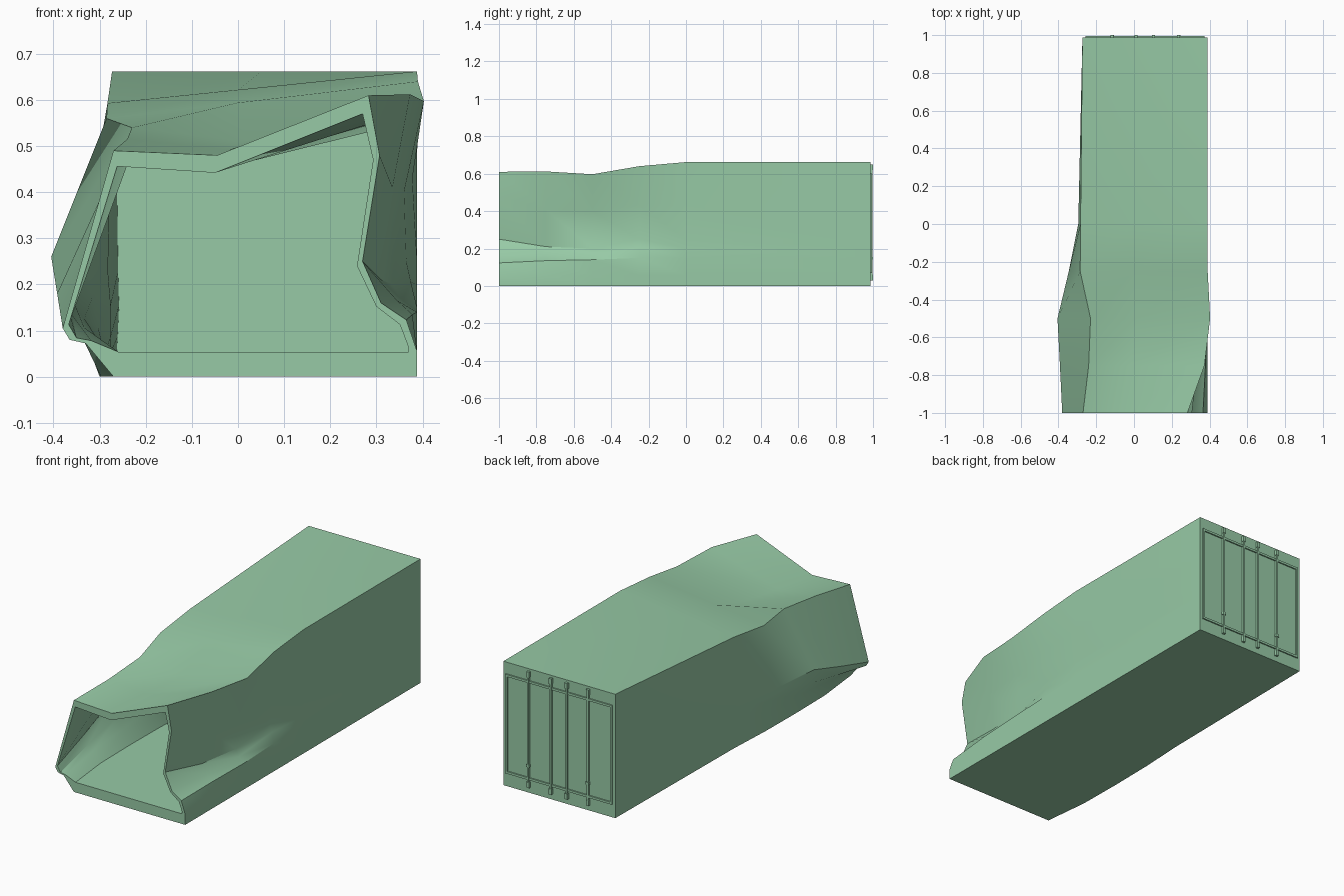
import bpy, bmesh, math
from mathutils import Vector

old = bpy.data.objects.get("Cube")
if old:
    bpy.data.objects.remove(old, do_unlink=True)

# Single painted-metal colour
paint = bpy.data.materials.new("pale_green_paint")
COLOR = (0.31, 0.59, 0.38, 1.0)
paint.diffuse_color = COLOR
paint.use_nodes = True
paint.node_tree.nodes["Principled BSDF"].inputs["Base Color"].default_value = COLOR


def finish(bm, name):
    bmesh.ops.recalc_face_normals(bm, faces=bm.faces)
    mesh = bpy.data.meshes.new(name)
    bm.to_mesh(mesh)
    bm.free()
    mesh.materials.append(paint)
    obj = bpy.data.objects.new(name, mesh)
    bpy.context.collection.objects.link(obj)
    return obj


def box(name, x0, x1, y0, y1, z0, z1):
    bm = bmesh.new()
    bmesh.ops.create_cube(bm, size=1)
    for v in bm.verts:
        v.co = Vector((x0 if v.co.x < 0 else x1,
                       y0 if v.co.y < 0 else y1,
                       z0 if v.co.z < 0 else z1))
    return finish(bm, name)


# Left side and roof of each cross-section (x, z): sill, lip, lip, fold, roof left, roof middle
# Right side: roof right, upper wall, dent, ledge, ledge edge
STATIONS = [-1.0, -0.75, -0.5, -0.25, 0.0, 0.987]
LEFT = [
    [(-.27, 0), (-.33, .072), (-.365, .08), (-.38, .105), (-.27, .49), (-.045, .48)],
    [(-.297, 0), (-.345, .10), (-.375, .13), (-.392, .18), (-.24, .515), (-.02, .492)],
    [(-.30, 0), (-.345, .12), (-.38, .18), (-.405, .26), (-.23, .54), (.015, .51)],
    [(-.297, 0), (-.315, .10), (-.33, .17), (-.345, .235), (-.285, .56), (0, .594)],
    [(-.285, 0), (-.288, .08), (-.291, .15), (-.295, .22), (-.283, .593), (0, .622)],
    [(-.273, 0), (-.273, .08), (-.273, .15), (-.273, .22), (-.273, .662), (.05, .662)],
]
RIGHT = [
    [(.283, .61), (.307, .48), (.27, .25), (.31, .16), (.365, .123)],
    [(.373, .612), (.335, .41), (.31, .21), (.345, .165), (.378, .135)],
    [(.403, .597), (.36, .40), (.335, .20), (.355, .165), (.388, .14)],
    [(.39, .64), (.378, .43), (.365, .25), (.375, .205), (.388, .15)],
    [(.388, .662), (.388, .43), (.388, .25), (.388, .20), (.388, .15)],
    [(.388, .662), (.388, .43), (.388, .25), (.388, .20), (.388, .15)],
]
SILL = [(.388, .056), (.388, 0)]
# Inward shift from the outer skin to the inner skin
INSET = [(.01, .054), (.012, .006), (.015, .004), (.013, .008), (.008, -.034),
         (-.005, -.038), (-.013, -.04), (-.014, -.01), (-.012, -.01), (-.01, -.008),
         (-.014, -.01), (-.02, .012), (-.018, .054)]

# Crumpled container shell, open at the front
bm = bmesh.new()
outer, inner = [], []
for y, left, right in zip(STATIONS, LEFT, RIGHT):
    section = left + right + SILL
    outer.append([bm.verts.new((x, y, z)) for x, z in section])
    yi = min(y, 0.97)
    inner.append([bm.verts.new((x + dx, yi, z + dz))
                  for (x, z), (dx, dz) in zip(section, INSET)])


def bridge(a, b):
    n = len(a)
    for i in range(n):
        j = (i + 1) % n
        bm.faces.new((a[i], a[j], b[j], b[i]))


for skin in (outer, inner):
    for a, b in zip(skin, skin[1:]):
        bridge(a, b)
    bm.faces.new(skin[-1])
bridge(outer[0], inner[0])
shell = finish(bm, "container_shell")
bpy.context.view_layer.objects.active = shell
shell.select_set(True)
bpy.ops.object.shade_smooth_by_angle(angle=math.radians(30))
shell.select_set(False)

# Door seal frame on the back end
Y0, Y1 = 0.985, 0.994
X0, X1, Z0, Z1, W = -.258, .373, .07, .60, .012
box("door_seal_right", X0, X0 + W, Y0, Y1, Z0, Z1)
box("door_seal_left", X1 - W, X1, Y0, Y1, Z0, Z1)
box("door_seal_bottom", X0 + W, X1 - W, Y0, Y1, Z0, Z0 + W)
box("door_seal_top", X0 + W, X1 - W, Y0, Y1, Z1 - W, Z1)

# Locking rods with end keepers
for i, x in enumerate((.236, .104, .01, -.116)):
    box(f"lock_rod_{i + 1}", x - .005, x + .005, Y0, .998, .035, .645)
    for end, z in (("bottom", .03), ("top", .62)):
        box(f"rod_keeper_{end}_{i + 1}", x - .008, x + .008, Y0, 1.0, z, z + .03)

# Small handles on the outer rods
for side, x in (("left", .236), ("right", -.116)):
    box(f"rod_handle_{side}", x - .009, x + .009, Y0, 1.0, .14, .155)
